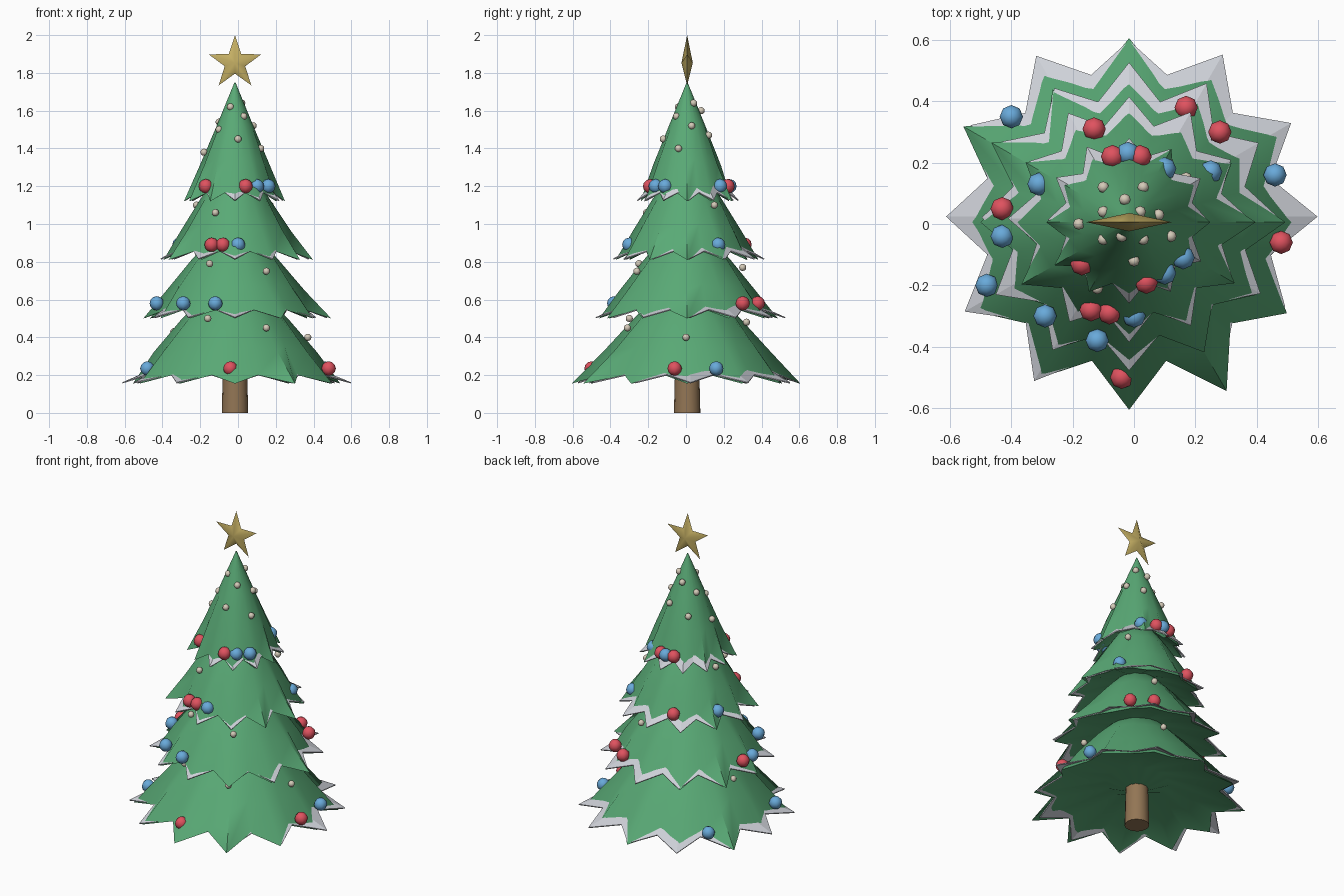
import bpy, bmesh
from math import sin, cos, pi, radians, hypot
from mathutils import Matrix, Vector

cube = bpy.data.objects.get("Cube")
if cube:
    bpy.data.objects.remove(cube, do_unlink=True)

AXIS = Vector((-0.016, 0.006, 0))


def material(name, rgb):
    mat = bpy.data.materials.new(name)
    mat.use_nodes = True
    mat.diffuse_color = (*rgb, 1)
    mat.node_tree.nodes["Principled BSDF"].inputs["Base Color"].default_value = (*rgb, 1)
    return mat


GREEN = material("pine green", (0.10, 0.40, 0.18))
SNOW = material("snow white", (0.62, 0.64, 0.69))
BROWN = material("bark brown", (0.29, 0.18, 0.09))
GOLD = material("star gold", (0.57, 0.44, 0.13))
RED = material("bauble red", (0.74, 0.085, 0.115))
BLUE = material("bauble blue", (0.14, 0.40, 0.70))
CREAM = material("light cream", (0.66, 0.59, 0.48))


def finish(bm, name, mat, angle=None, location=AXIS):
    """Turn a bmesh into a named object with one material."""
    bmesh.ops.recalc_face_normals(bm, faces=bm.faces)
    mesh = bpy.data.meshes.new(name)
    bm.to_mesh(mesh)
    bm.free()
    mesh.materials.append(mat)
    obj = bpy.data.objects.new(name, mesh)
    obj.location = location
    bpy.context.collection.objects.link(obj)
    if angle:
        bpy.ops.object.select_all(action='DESELECT')
        obj.select_set(True)
        bpy.context.view_layer.objects.active = obj
        bpy.ops.object.shade_smooth_by_angle(angle=radians(angle))
    return obj


def bridge(bm, lower, upper):
    n = len(lower)
    for i in range(n):
        j = (i + 1) % n
        bm.faces.new((lower[i], lower[j], upper[j], upper[i]))


def cap(bm, ring, z):
    tip = bm.verts.new((0, 0, z))
    for i in range(len(ring)):
        bm.faces.new((ring[i], ring[(i + 1) % len(ring)], tip))


# Uneven branch tip lengths, counter-clockwise from +x
GREEN_TIPS = (.93, .97, .95, 1, .97, 1.04, .9, .97, .98, 1.02, 1.06, .99)
SNOW_TIPS = (1.03, 1.02, 1.02, .94, 1.01, .99, .99, 1.04, 1.04, .99, 1, .97)


def star_ring(bm, radius, z, pleat, tips, shift):
    """Zigzag ring: long at the tips, short and raised in the valleys."""
    ring = []
    count = len(tips)
    for i in range(count * 2):
        a = pi * i / count
        if i % 2:
            r, h = radius * (1 - .22 * pleat), z + .045 * pleat
        else:
            r, h = radius * (1 + (tips[(i // 2 + shift) % count] - 1) * pleat ** 4), z
        ring.append(bm.verts.new((r * cos(a), r * sin(a), h)))
    return ring


# Branch tiers: name, rim radius, rim height, tier height, radius profile
FLARED = (1, .74, .47, .12)
STRAIGHT = (1, .7, .38, .01)
RISE = (0, .3, .62, 1)
PLEAT = (1, .75, .5, 0)
TIERS = (
    ("bottom", .6, .155, .555, FLARED),
    ("lower", .49, .5, .5, FLARED),
    ("upper", .39, .81, .52, FLARED),
    ("top", .265, 1.12, .63, STRAIGHT),
)
for k, (name, radius, base, height, profile) in enumerate(TIERS):
    bm = bmesh.new()
    rings = [star_ring(bm, radius * f, base + height * h, p, GREEN_TIPS, 5 * k)
             for f, h, p in zip(profile, RISE, PLEAT)]
    for lower, upper in zip(rings, rings[1:]):
        bridge(bm, lower, upper)
    cap(bm, rings[-1], base + height)
    # Hollow underside that dips again towards the trunk
    under = star_ring(bm, radius * .3, base + height * .22, .2, GREEN_TIPS, 5 * k)
    bridge(bm, under, rings[0])
    cap(bm, under, base + height * .1)
    finish(bm, name + "_branches", GREEN, 65)

    # Snow strip between the branch top and underside, pushed towards the back
    bm = bmesh.new()
    edge = star_ring(bm, radius, base + .004, .93, SNOW_TIPS, 5 * k)
    inner = star_ring(bm, radius * .8, base + height * .1, .85, SNOW_TIPS, 5 * k)
    bridge(bm, edge, inner)
    snow = finish(bm, name + "_snow_edge", SNOW, location=AXIS + Vector((0, .03 * radius, 0)))
    solid = snow.modifiers.new("thickness", 'SOLIDIFY')
    solid.thickness = .006
    solid.offset = 0

# Trunk
bm = bmesh.new()
bmesh.ops.create_cone(bm, cap_ends=True, segments=16, radius1=.07, radius2=.06, depth=.4,
                      matrix=Matrix.Translation((0, 0, .2)))
finish(bm, "trunk", BROWN, 40)

# Five-pointed star, thickest at its centre and softly shaded
bm = bmesh.new()
outline = []
for i in range(10):
    r = .057 if i % 2 else .147
    a = pi * i / 5
    outline.append(bm.verts.new((r * sin(a), 0, 1.853 + r * cos(a))))
for side in (-1, 1):
    centre = bm.verts.new((0, side * .03, 1.853))
    for i in range(10):
        bm.faces.new((outline[i], outline[(i + 1) % 10], centre))
finish(bm, "tree_star", GOLD, 80)


def balls(name, mat, centres, radius, sides, rows):
    bm = bmesh.new()
    for c in centres:
        bmesh.ops.create_uvsphere(bm, u_segments=sides, v_segments=rows, radius=radius,
                                  matrix=Matrix.Translation(c))
    finish(bm, name, mat, 50, (0, 0, 0))


def hang(x, y):
    """Bauble height follows from the tier its distance puts it on."""
    r = hypot(x, y)
    return (x, y, 1.2 if r < .25 else .89 if r < .36 else .58 if r < .45 else .235)


# Baubles
RED_SPOTS = ((-.13, .31), (.17, .38), (.28, .3), (-.07, .22), (.02, .22), (-.43, .05),
             (-.17, -.13), (.04, -.19), (-.14, -.28), (-.08, -.29), (.48, -.06), (-.04, -.5))
BLUE_SPOTS = ((-.4, .35), (-.31, .13), (-.02, .23), (.1, .18), (.25, .17), (.46, .16),
              (-.43, -.04), (-.48, -.2), (-.29, -.3), (0, -.3), (-.12, -.38), (.1, -.16),
              (.16, -.11))
balls("red_baubles", RED, [hang(*p) for p in RED_SPOTS], .038, 8, 6)
balls("blue_baubles", BLUE, [hang(*p) for p in BLUE_SPOTS], .038, 8, 6)

# Small string lights
LIGHTS = ((.02, .04, 1.64), (-.04, -.04, 1.62), (-.03, .08, 1.6), (.03, -.05, 1.57),
          (-.1, .04, 1.54), (.08, .03, 1.52), (-.1, -.05, 1.5), (.03, .12, 1.47),
          (0, -.12, 1.45), (-.1, .12, 1.42), (.12, -.04, 1.4), (-.18, 0, 1.38),
          (.17, .15, 1.1), (-.12, -.21, 1.06), (-.22, .02, 1.1), (-.15, -.25, .79),
          (.15, -.26, .75), (.1, .3, .77), (-.16, -.3, .5), (.15, -.31, .45),
          (.37, 0, .4), (-.34, .02, .43), (.05, .32, .48))
balls("string_lights", CREAM, LIGHTS, .019, 8, 6)
